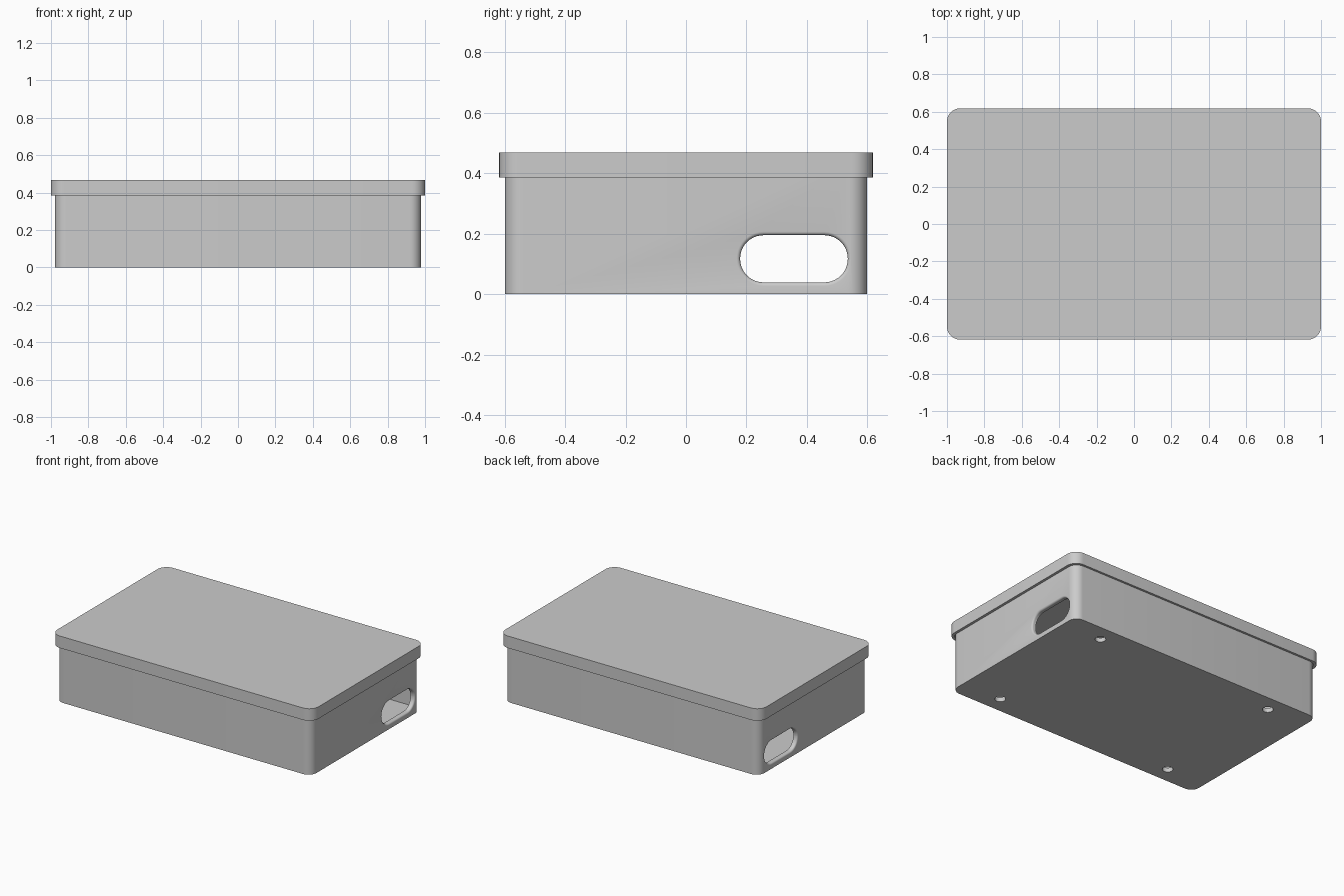
import bpy, bmesh, math

if "Cube" in bpy.data.objects:
    bpy.data.objects.remove(bpy.data.objects["Cube"])

grey = bpy.data.materials.new("plain grey")
grey.diffuse_color = (0.6, 0.6, 0.6, 1)
grey.use_nodes = True
grey.node_tree.nodes["Principled BSDF"].inputs["Base Color"].default_value = grey.diffuse_color


def rounded(hx, hy, r, n=8):
    """Outline of a rectangle with rounded corners, half sizes hx and hy."""
    pts = []
    for k, (sx, sy) in enumerate([(1, 1), (-1, 1), (-1, -1), (1, -1)]):
        for i in range(n + 1):
            a = math.pi / 2 * (k + i / n)
            pts.append((sx * (hx - r) + r * math.cos(a), sy * (hy - r) + r * math.sin(a)))
    return pts


def loft(name, rings):
    """Join matching closed rings of 3D points and cap both ends."""
    bm = bmesh.new()
    loops = [[bm.verts.new(p) for p in ring] for ring in rings]
    for a, b in zip(loops, loops[1:]):
        for i in range(len(a)):
            j = (i + 1) % len(a)
            bm.faces.new((a[i], a[j], b[j], b[i]))
    bm.faces.new(loops[0])
    bm.faces.new(loops[-1])
    bmesh.ops.recalc_face_normals(bm, faces=bm.faces)
    mesh = bpy.data.meshes.new(name)
    bm.to_mesh(mesh)
    bm.free()
    mesh.materials.append(grey)
    ob = bpy.data.objects.new(name, mesh)
    bpy.context.collection.objects.link(ob)
    return ob


def shell(name, sections):
    """Stack of rounded rectangles given as (half x, half y, radius, z)."""
    return loft(name, [[(x, y, z) for x, y in rounded(hx, hy, r)] for hx, hy, r, z in sections])


def cut(target, cutter):
    bpy.context.view_layer.objects.active = target
    mod = target.modifiers.new("cut", 'BOOLEAN')
    mod.operation, mod.solver, mod.object = 'DIFFERENCE', 'EXACT', cutter
    bpy.ops.object.modifier_apply(modifier=mod.name)
    bpy.data.objects.remove(cutter)


# Open tray: outside up, over the rim, down to the floor
X, Y, WALL, FLOOR, RIM = 0.978, 0.599, 0.03, 0.03, 0.44
tray = shell("tray", [(X, Y, 0.06, 0), (X, Y, 0.06, RIM),
                      (X - WALL, Y - WALL, 0.03, RIM), (X - WALL, Y - WALL, 0.03, FLOOR)])

# Hand slots on both ends, with a rounded outer lip
LIP = 0.012
for side in (-1, 1):
    profile = [(X - 0.1, 0)]
    for i in range(6):
        a = math.pi / 2 * i / 5
        profile.append((X - LIP + LIP * math.sin(a), LIP * (1 - math.cos(a))))
    profile.append((X + 0.03, LIP))
    rings = [[(side * x, 0.357 + u, 0.117 + v)
              for u, v in rounded(0.178 + g, 0.078 + g, 0.0775 + g, 10)] for x, g in profile]
    cut(tray, loft("slot_cutter", rings))

# Four round holes through the floor
for sx in (-1, 1):
    for sy in (-1, 1):
        ring = rounded(0.034, 0.034, 0.03399, 6)
        cut(tray, loft("hole_cutter", [[(sx * 0.68 + x, sy * 0.485 + y, z) for x, y in ring]
                                       for z in (-0.05, 0.1)]))

# Cap lid that fits over the rim of the tray
lid = shell("lid", [(1, 0.618, 0.07, 0.468), (1, 0.618, 0.07, 0.385),
                    (0.982, 0.603, 0.062, 0.385), (0.982, 0.603, 0.062, 0.442)])

# Smooth the rounded corners and keep hard edges
for ob in (tray, lid):
    bpy.ops.object.select_all(action='DESELECT')
    ob.select_set(True)
    bpy.context.view_layer.objects.active = ob
    bpy.ops.object.shade_smooth_by_angle(angle=math.radians(30))
